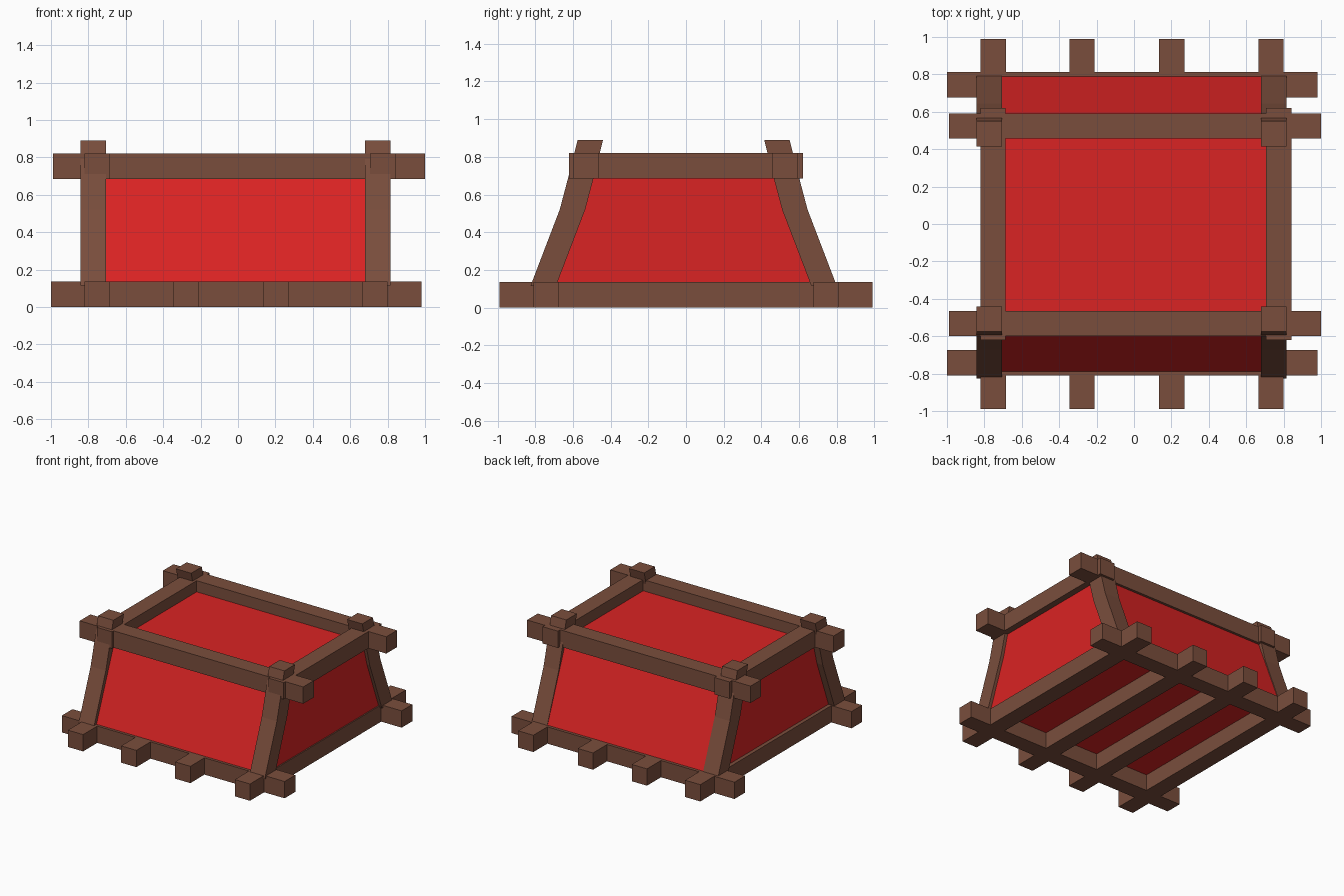
import bpy

if "Cube" in bpy.data.objects:
    bpy.data.objects.remove(bpy.data.objects["Cube"])


def material(name, rgb):
    m = bpy.data.materials.new(name)
    m.diffuse_color = (*rgb, 1.0)
    m.use_nodes = True
    m.node_tree.nodes["Principled BSDF"].inputs["Base Color"].default_value = m.diffuse_color
    return m


WOOD = material("brown wood", (0.195, 0.076, 0.046))
RED = material("red panel", (0.70, 0.017, 0.017))


def extrude_x(name, profile, x0, x1, mat):
    """Extrude a closed (y, z) outline along x."""
    n = len(profile)
    verts = [(x, y, z) for x in (x0, x1) for y, z in profile]
    faces = [tuple(range(n))[::-1], tuple(range(n, 2 * n))]
    faces += [(i, (i + 1) % n, (i + 1) % n + n, i + n) for i in range(n)]
    me = bpy.data.meshes.new(name)
    me.from_pydata(verts, [], faces)
    me.materials.append(mat)
    ob = bpy.data.objects.new(name, me)
    bpy.context.collection.objects.link(ob)
    # consistent outward normals
    import bmesh
    bm = bmesh.new()
    bm.from_mesh(me)
    bmesh.ops.recalc_face_normals(bm, faces=bm.faces)
    bm.to_mesh(me)
    bm.free()
    return ob


def beam(name, x0, x1, y0, y1, z0, z1):
    return extrude_x(name, [(y0, z0), (y1, z0), (y1, z1), (y0, z1)], x0, x1, WOOD)


T = 0.135  # timber thickness

# Base frame: two long beams and four cross joists
for side, y in (("front", -0.81), ("back", 0.677)):
    beam(f"base_beam_{side}", -1.0, 0.982, y, y + T, 0, T)
for i, x in enumerate((-0.82, -0.346, 0.134, 0.665)):
    beam(f"base_joist_{i + 1}", x, x + T, -0.99, 0.99, 0, T)

# Top frame: long rails and short side rails
for side, y in (("front", -0.60), ("back", 0.456)):
    beam(f"top_rail_{side}", -0.988, 1.0, y, y + T, 0.685, 0.82)
for side, x in (("left", -0.822), ("right", 0.706)):
    beam(f"top_rail_{side}", x, x + T, -0.62, 0.62, 0.685, 0.82)

# Bent corner posts leaning in towards the top
outer = [(0.80, 0.115), (0.645, 0.52), (0.60, 0.69), (0.55, 0.89)]
inner = [(y - T, z) for y, z in reversed(outer)]
for side, sign, shift in (("front", -1, 0.025), ("back", 1, 0.0)):
    outline = [(sign * (y + shift), z) for y, z in outer + inner]
    for end, x in (("left", -0.842), ("right", 0.68)):
        extrude_x(f"post_{side}_{end}", outline, x, x + T, WOOD)

# Red tapered body filling the frame
extrude_x("red_body", [(-0.79, 0.13), (0.79, 0.13), (0.553, 0.73), (-0.553, 0.73)],
          -0.79, 0.79, RED)
